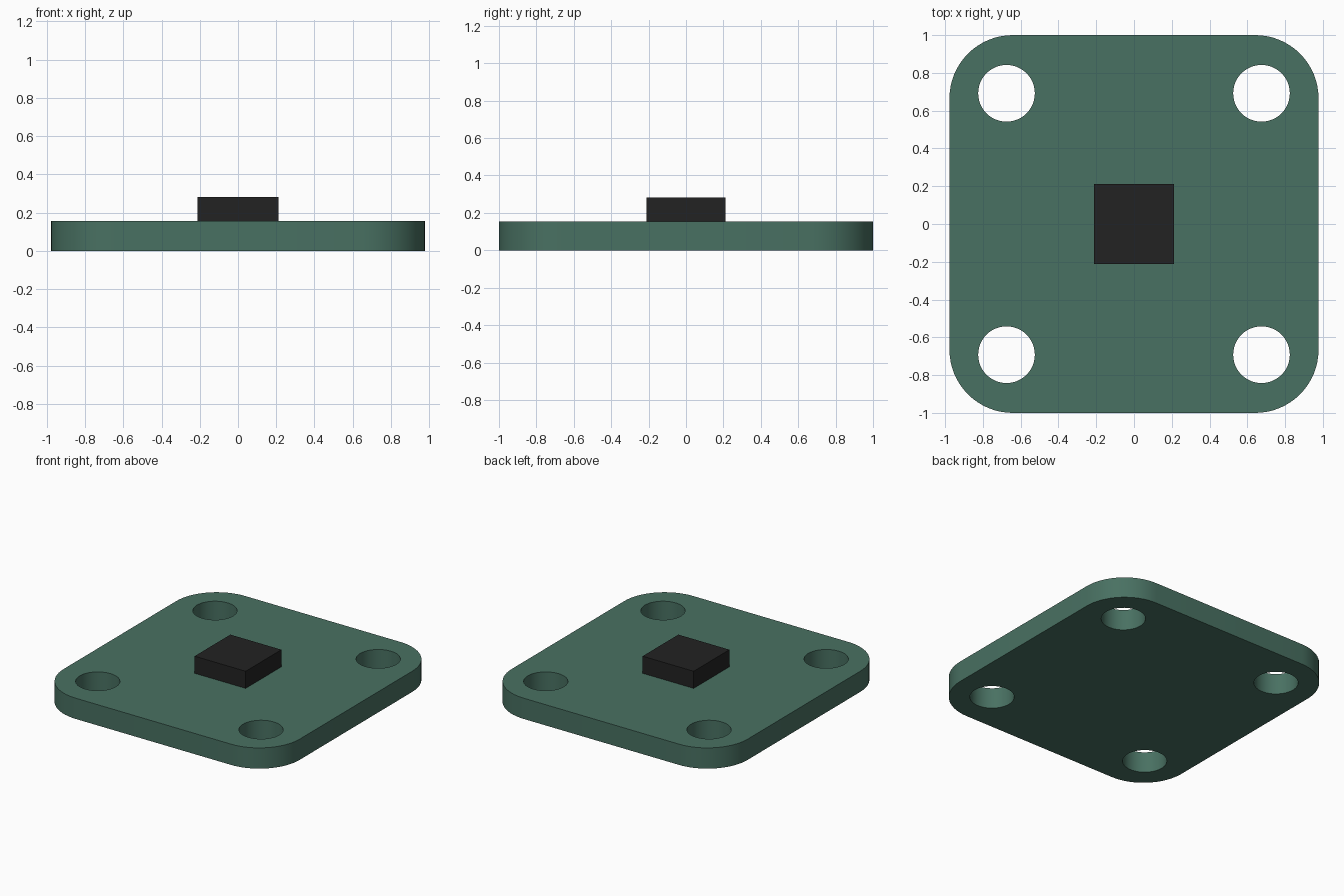
import bpy, bmesh, math

if "Cube" in bpy.data.objects:
    bpy.data.objects.remove(bpy.data.objects["Cube"])

HALF_X, HALF_Y, CORNER = 0.977, 1.0, 0.335
THICK, CHIP_TOP, CHIP_HALF = 0.155, 0.283, 0.211
HOLE_X, HOLE_Y, HOLE_R = 0.675, 0.692, 0.15


def material(name, colour):
    mat = bpy.data.materials.new(name)
    mat.diffuse_color = (*colour, 1.0)
    mat.use_nodes = True
    mat.node_tree.nodes["Principled BSDF"].inputs["Base Color"].default_value = mat.diffuse_color
    return mat


def prism(name, outline, z0, z1, mat):
    """Extrude a counter-clockwise outline from z0 to z1."""
    bm = bmesh.new()
    face = bm.faces.new([bm.verts.new((x, y, z0)) for x, y in outline])
    top = bmesh.ops.extrude_face_region(bm, geom=[face])["geom"]
    bmesh.ops.translate(bm, vec=(0, 0, z1 - z0),
                        verts=[v for v in top if isinstance(v, bmesh.types.BMVert)])
    bmesh.ops.recalc_face_normals(bm, faces=bm.faces)
    mesh = bpy.data.meshes.new(name)
    bm.to_mesh(mesh)
    bm.free()
    mesh.materials.append(mat)
    obj = bpy.data.objects.new(name, mesh)
    bpy.context.collection.objects.link(obj)
    return obj


def arc(cx, cy, r, start, sweep, steps):
    return [(cx + r * math.cos(start + sweep * i / steps),
             cy + r * math.sin(start + sweep * i / steps)) for i in range(steps + 1)]


green = material("board green", (0.066, 0.164, 0.122))
black = material("chip black", (0.016, 0.016, 0.016))

# Board with rounded corners
outline = []
for k, (sx, sy) in enumerate([(1, 1), (-1, 1), (-1, -1), (1, -1)]):
    outline += arc(sx * (HALF_X - CORNER), sy * (HALF_Y - CORNER), CORNER,
                   k * math.pi / 2, math.pi / 2, 16)
board = prism("board", outline, 0, THICK, green)

# Four mounting holes
for sx in (-1, 1):
    for sy in (-1, 1):
        circle = arc(sx * HOLE_X, sy * HOLE_Y, HOLE_R, 0, math.tau, 48)[:-1]
        cutter = prism("hole_cutter", circle, -0.1, THICK + 0.1, green)
        cutter.hide_render = True
        cutter.hide_set(True)
        cut = board.modifiers.new("mounting_hole", "BOOLEAN")
        cut.operation, cut.solver, cut.object = "DIFFERENCE", "EXACT", cutter

# Bake the holes, then remove the cutters
bpy.context.view_layer.objects.active = board
board.select_set(True)
for mod in list(board.modifiers):
    cutter = mod.object
    bpy.ops.object.modifier_apply(modifier=mod.name)
    bpy.data.objects.remove(cutter)
bpy.ops.object.shade_smooth_by_angle(angle=math.radians(30))

# Square chip in the middle of the board
c = CHIP_HALF
prism("chip", [(-c, -c), (c, -c), (c, c), (-c, c)], THICK, CHIP_TOP, black)
